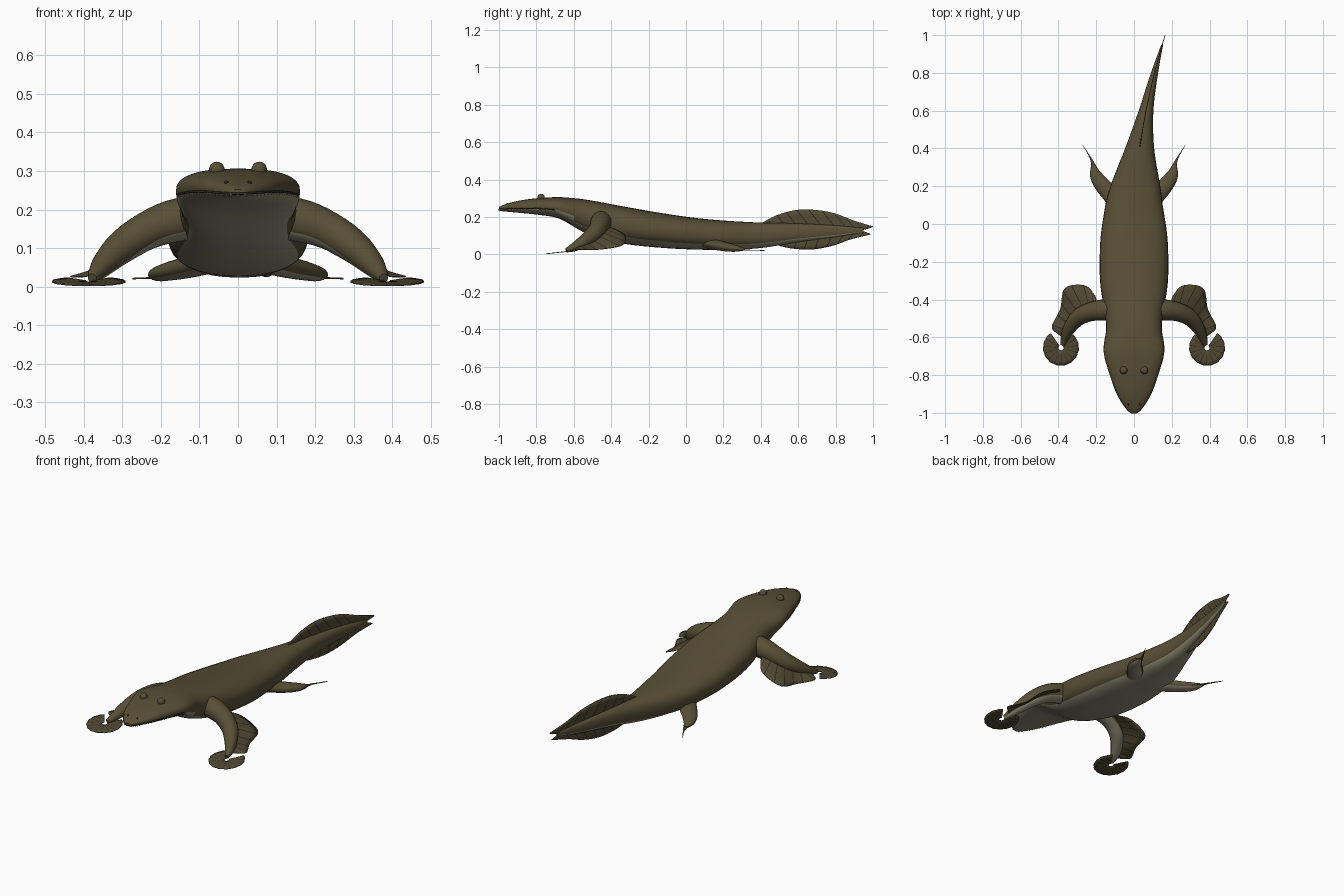
import bpy, bmesh, math
from mathutils import Vector, Matrix

cube = bpy.data.objects.get("Cube")
if cube:
    bpy.data.objects.remove(cube, do_unlink=True)


def material(name, rgb):
    m = bpy.data.materials.new(name)
    m.use_nodes = True
    m.diffuse_color = (*rgb, 1)
    m.node_tree.nodes["Principled BSDF"].inputs["Base Color"].default_value = (*rgb, 1)
    return m


OLIVE = material("olive skin", (0.098, 0.078, 0.037))
BELLY = material("pale belly", (0.29, 0.26, 0.18))
WEB = material("fin web", (0.085, 0.068, 0.034))
DARK = material("dark ray", (0.026, 0.021, 0.012))
TOOTH = material("tooth", (0.42, 0.38, 0.27))


def finish(name, bm, mats, angle=50):
    bmesh.ops.recalc_face_normals(bm, faces=bm.faces)
    mesh = bpy.data.meshes.new(name)
    bm.to_mesh(mesh)
    bm.free()
    for m in mats:
        mesh.materials.append(m)
    ob = bpy.data.objects.new(name, mesh)
    bpy.context.collection.objects.link(ob)
    bpy.ops.object.select_all(action='DESELECT')
    ob.select_set(True)
    bpy.context.view_layer.objects.active = ob
    bpy.ops.object.shade_smooth_by_angle(angle=math.radians(angle))
    return ob


def spline(pts, t):
    """Smooth curve through points of any dimension, t from 0 to 1."""
    n = len(pts) - 1
    k = min(int(t * n), n - 1)
    u = t * n - k
    a, b, c, d = (pts[min(max(k + i, 0), n)] for i in (-1, 0, 1, 2))
    return [q + u / 2 * (r - p + u * (2 * p - 5 * q + 4 * r - s + u * (3 * (q - r) + s - p)))
            for p, q, r, s in zip(a, b, c, d)]


def sample(pts, count):
    return [spline(pts, i / count) for i in range(count + 1)]


def loft(name, rings, is_pale):
    bm = bmesh.new()
    vs = [[bm.verts.new(p) for p in ring] for ring in rings]
    n = len(vs[0])
    for a, b in zip(vs, vs[1:]):
        for j in range(n):
            k = (j + 1) % n
            f = bm.faces.new((a[j], a[k], b[k], b[j]))
            f.material_index = int(is_pale(f.calc_center_median(), (j + 0.5) / n))
    bm.faces.new(vs[0])
    bm.faces.new(vs[-1])
    return finish(name, bm, [OLIVE, BELLY])


def limb(name, path, flat=1.0):
    """Tapered tube; each path point is x, y, z, radius."""
    pts = sample(path, 20)
    rings = []
    for i, p in enumerate(pts):
        c = Vector(p[:3])
        t = (Vector(pts[min(i + 1, 20)][:3]) - Vector(pts[max(i - 1, 0)][:3])).normalized()
        side = t.cross(Vector((0, 0, 1))).normalized()
        up = side.cross(t)
        angles = [math.tau * j / 20 for j in range(20)]
        rings.append([c + p[3] * (side * math.cos(a) + up * math.sin(a) * flat) for a in angles])
    return loft(name, rings, lambda c, u: math.sin(u * math.tau) < -0.5)


def fin(name, inner, outer, rays):
    """Thin web between two curves, with narrow dark rays."""
    bm = bmesh.new()
    ts = [(k + f) / rays for k in range(rays) for f in (0, 0.3, 0.6, 0.9)] + [1]
    cols = []
    for t in ts:
        a, b = Vector(spline(inner, t)), Vector(spline(outer, t))
        cols.append([bm.verts.new(a.lerp(b, s / 4)) for s in range(5)])
    for i, (a, b) in enumerate(zip(cols, cols[1:])):
        for j in range(4):
            f = bm.faces.new((a[j], a[j + 1], b[j + 1], b[j]))
            f.material_index = int(i % 4 == 3)
    ob = finish(name, bm, [WEB, DARK])
    mod = ob.modifiers.new("thickness", 'SOLIDIFY')
    mod.thickness, mod.offset = 0.004, 0
    return ob


def spine_x(y):
    d = max(y - 0.1, 0)
    return 0.058 * d + 0.139 * d * d


# Body: y, half width, bottom, top
stations = [(-1, 0.015, 0.235, 0.252), (-0.975, 0.042, 0.23, 0.265), (-0.9, 0.09, 0.223, 0.286),
            (-0.8, 0.127, 0.213, 0.3), (-0.7, 0.157, 0.198, 0.306), (-0.64, 0.16, 0.172, 0.304),
            (-0.55, 0.147, 0.12, 0.295), (-0.45, 0.158, 0.083, 0.278), (-0.3, 0.18, 0.052, 0.25),
            (-0.1, 0.179, 0.033, 0.216), (0.05, 0.16, 0.026, 0.195), (0.2, 0.132, 0.024, 0.181),
            (0.4, 0.077, 0.034, 0.17), (0.6, 0.039, 0.066, 0.165), (0.8, 0.019, 0.093, 0.155),
            (0.95, 0.005, 0.118, 0.14)]
SEG = 32


def power(v, e):
    return math.copysign(abs(v) ** e, v)


body_rings = []
for y, w, lo, hi in sample(stations, 90):
    ring = []
    for j in range(SEG):
        a = math.tau * j / SEG
        ring.append(Vector((spine_x(y) + w * power(math.cos(a), 0.82), y,
                            (lo + hi) / 2 + (hi - lo) / 2 * power(math.sin(a), 0.82))))
    body_rings.append(ring)
loft("body", body_rings,
     lambda c, u: math.sin(u * math.tau) < (-0.2 if c.y < -0.6 else -0.55))

# Mouth line and small teeth
jaw = [r for r in body_rings if r[0].y < -0.69]
lip = [r[SEG - 1] for r in reversed(jaw)] + [r[SEG // 2 + 1] for r in jaw]
curve = bpy.data.curves.new("mouth_line", 'CURVE')
curve.dimensions = '3D'
curve.bevel_depth = 0.003
curve.materials.append(DARK)
line = curve.splines.new('POLY')
line.points.add(len(lip) - 1)
for p, v in zip(line.points, lip):
    p.co = (*v, 1)
bpy.context.collection.objects.link(bpy.data.objects.new("mouth_line", curve))

bm = bmesh.new()
for p in sample([tuple(v) for v in lip], 44):
    bmesh.ops.create_cone(bm, cap_ends=True, segments=6, radius1=0.0005, radius2=0.003, depth=0.011,
                          matrix=Matrix.Translation(Vector(p) - Vector((0, 0, 0.004))))
finish("teeth", bm, [TOOTH])


def ball(name, loc, radius, mat):
    bm = bmesh.new()
    bmesh.ops.create_uvsphere(bm, u_segments=20, v_segments=12, radius=radius,
                              matrix=Matrix.Translation(loc))
    return finish(name, bm, [mat])


# Tail fins follow the bend of the tail
def tail_curve(points):
    return [(spine_x(y), y, z) for y, z in points]


fin("upper_tail_fin",
    tail_curve([(0.41, 0.15), (0.55, 0.14), (0.7, 0.135), (0.85, 0.13), (0.94, 0.13), (0.998, 0.146)]),
    tail_curve([(0.41, 0.171), (0.5, 0.215), (0.62, 0.24), (0.77, 0.226), (0.9, 0.18), (0.998, 0.15)]), 11)
fin("lower_tail_fin",
    tail_curve([(0.5, 0.09), (0.6, 0.11), (0.7, 0.12), (0.82, 0.125), (0.92, 0.13), (0.985, 0.11)]),
    tail_curve([(0.5, 0.045), (0.57, 0.031), (0.67, 0.026), (0.78, 0.045), (0.88, 0.08), (0.985, 0.106)]), 9)

# Paired parts
for side, s in (("left", 1), ("right", -1)):
    def flip(points):
        return [(s * p[0], *p[1:]) for p in points]

    ball(side + "_eye", (s * 0.055, -0.775, 0.304), 0.02, OLIVE)
    ball(side + "_nostril", (s * 0.03, -0.955, 0.27), 0.005, DARK)

    # Front limb with trailing web
    limb(side + "_front_limb", flip([(0.09, -0.45, 0.18, 0.055), (0.16, -0.455, 0.172, 0.056),
                                     (0.23, -0.465, 0.148, 0.05), (0.295, -0.495, 0.108, 0.044),
                                     (0.34, -0.55, 0.067, 0.034), (0.365, -0.6, 0.038, 0.023),
                                     (0.378, -0.64, 0.022, 0.012)]))
    fin(side + "_front_limb_web",
        flip([(0.19, -0.43, 0.155), (0.23, -0.45, 0.14), (0.28, -0.47, 0.11),
              (0.33, -0.52, 0.07), (0.36, -0.57, 0.045), (0.375, -0.61, 0.03)]),
        flip([(0.205, -0.38, 0.135), (0.26, -0.325, 0.1), (0.365, -0.34, 0.05),
              (0.39, -0.45, 0.028), (0.435, -0.545, 0.026), (0.395, -0.585, 0.026)]), 9)

    # Round fan-shaped hand
    def arc(radius):
        pts = []
        for i in range(25):
            a = math.radians(125 + 290 * i / 24)
            r = radius * (1 if i % 2 else 0.97)
            pts.append((0.387 + r * math.cos(a), -0.655 + r * math.sin(a),
                        0.0135 + 0.11 * r * math.sin(a)))
        return flip(pts)

    fin(side + "_hand_fan", arc(0.014), arc(0.096), 12)

    # Hind lobe with pointed fin
    limb(side + "_hind_lobe", flip([(0.07, 0.1, 0.065, 0.05), (0.13, 0.165, 0.05, 0.046),
                                    (0.175, 0.215, 0.04, 0.04), (0.205, 0.265, 0.032, 0.03),
                                    (0.216, 0.315, 0.026, 0.008)]), 0.6)
    fin(side + "_hind_fin",
        flip([(0.15, 0.2, 0.03), (0.16, 0.235, 0.026), (0.21, 0.325, 0.023), (0.272, 0.42, 0.021)]),
        flip([(0.21, 0.22, 0.03), (0.232, 0.26, 0.026), (0.23, 0.335, 0.023), (0.274, 0.42, 0.021)]), 5)
